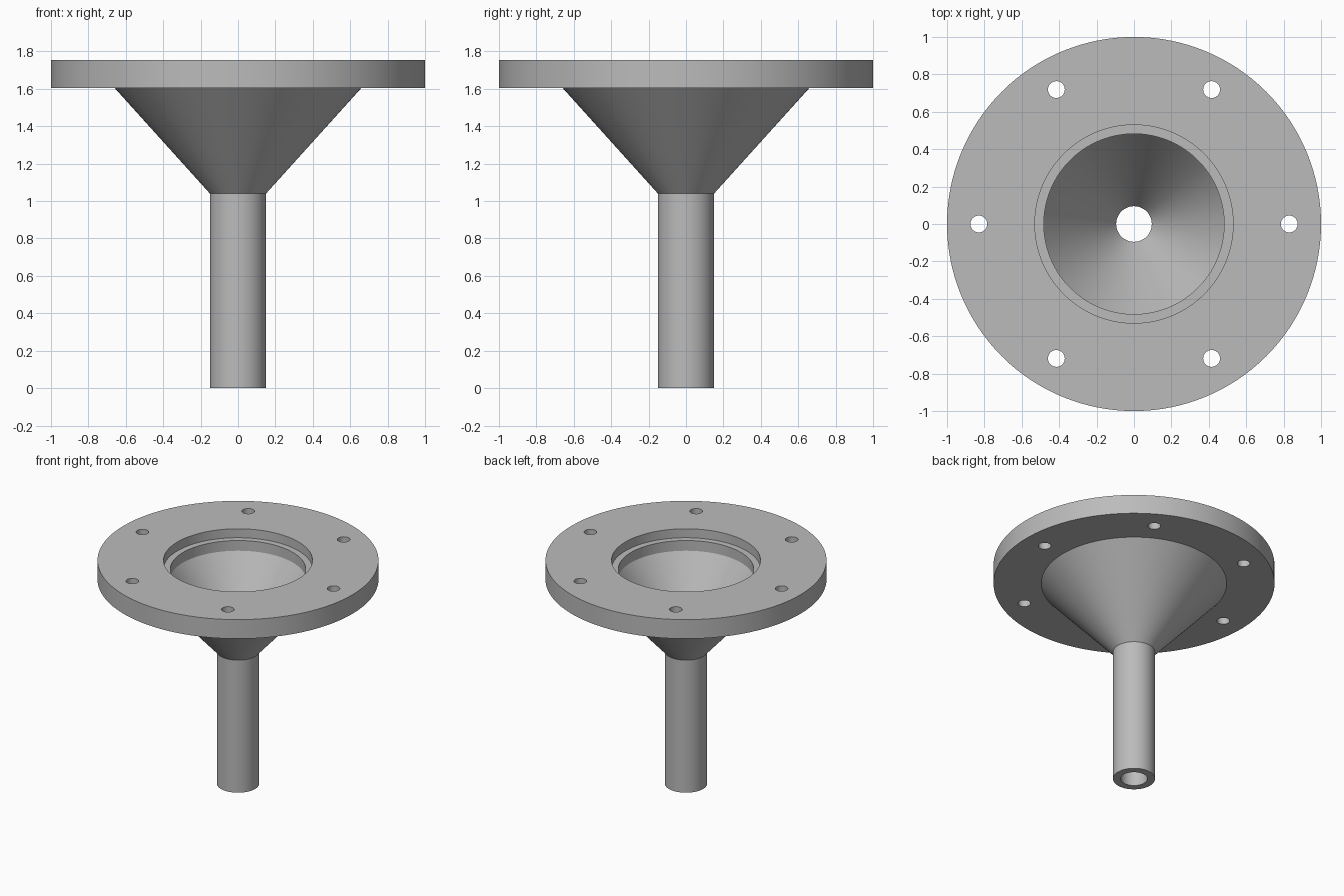
import bpy
import bmesh
from math import radians, cos, sin, tau

cube = bpy.data.objects.get("Cube")
if cube:
    bpy.data.objects.remove(cube)

SEGMENTS = 128
FLANGE_TOP, FLANGE_BOTTOM, NECK = 1.755, 1.605, 1.04

grey = bpy.data.materials.new("plain grey")
grey.use_nodes = True
colour = (0.5, 0.5, 0.5, 1)
grey.diffuse_color = colour
grey.node_tree.nodes["Principled BSDF"].inputs["Base Color"].default_value = colour


def add_object(name, bm):
    mesh = bpy.data.meshes.new(name)
    bmesh.ops.recalc_face_normals(bm, faces=bm.faces)
    bm.to_mesh(mesh)
    bm.free()
    mesh.materials.append(grey)
    obj = bpy.data.objects.new(name, mesh)
    bpy.context.collection.objects.link(obj)
    return obj


def lathe(name, profile):
    """Revolve a closed (radius, height) outline about the z axis."""
    bm = bmesh.new()
    verts = [bm.verts.new((r, 0, z)) for r, z in profile]
    edges = [bm.edges.new((a, b)) for a, b in zip(verts, verts[1:] + verts[:1])]
    bmesh.ops.spin(bm, geom=verts + edges, cent=(0, 0, 0), axis=(0, 0, 1),
                   angle=tau, steps=SEGMENTS, use_merge=True)
    bmesh.ops.remove_doubles(bm, verts=bm.verts, dist=1e-5)
    return add_object(name, bm)


# Funnel: tube, cone and flange with a stepped recess
funnel = lathe("flanged_funnel", [
    (0.15, 0), (0.15, NECK), (0.66, FLANGE_BOTTOM),
    (1, FLANGE_BOTTOM), (1, FLANGE_TOP),
    (0.53, FLANGE_TOP), (0.53, 1.685), (0.482, 1.685),
    (0.482, FLANGE_BOTTOM), (0.095, NECK), (0.095, 0),
])

# Six bolt holes through the flange
bm = bmesh.new()
for i in range(6):
    ret = bmesh.ops.create_cone(bm, cap_ends=True, segments=32,
                                radius1=0.045, radius2=0.045, depth=0.5)
    a = i * tau / 6
    bmesh.ops.translate(bm, verts=ret["verts"],
                        vec=(0.83 * cos(a), 0.83 * sin(a), 1.68))
cutter = add_object("bolt_hole_cutter", bm)

cut = funnel.modifiers.new("bolt_holes", "BOOLEAN")
cut.operation = "DIFFERENCE"
cut.solver = "EXACT"
cut.object = cutter

bpy.ops.object.select_all(action="DESELECT")
bpy.context.view_layer.objects.active = funnel
funnel.select_set(True)
bpy.ops.object.modifier_apply(modifier=cut.name)
bpy.data.objects.remove(cutter)

bpy.ops.object.shade_smooth_by_angle(angle=radians(25))
